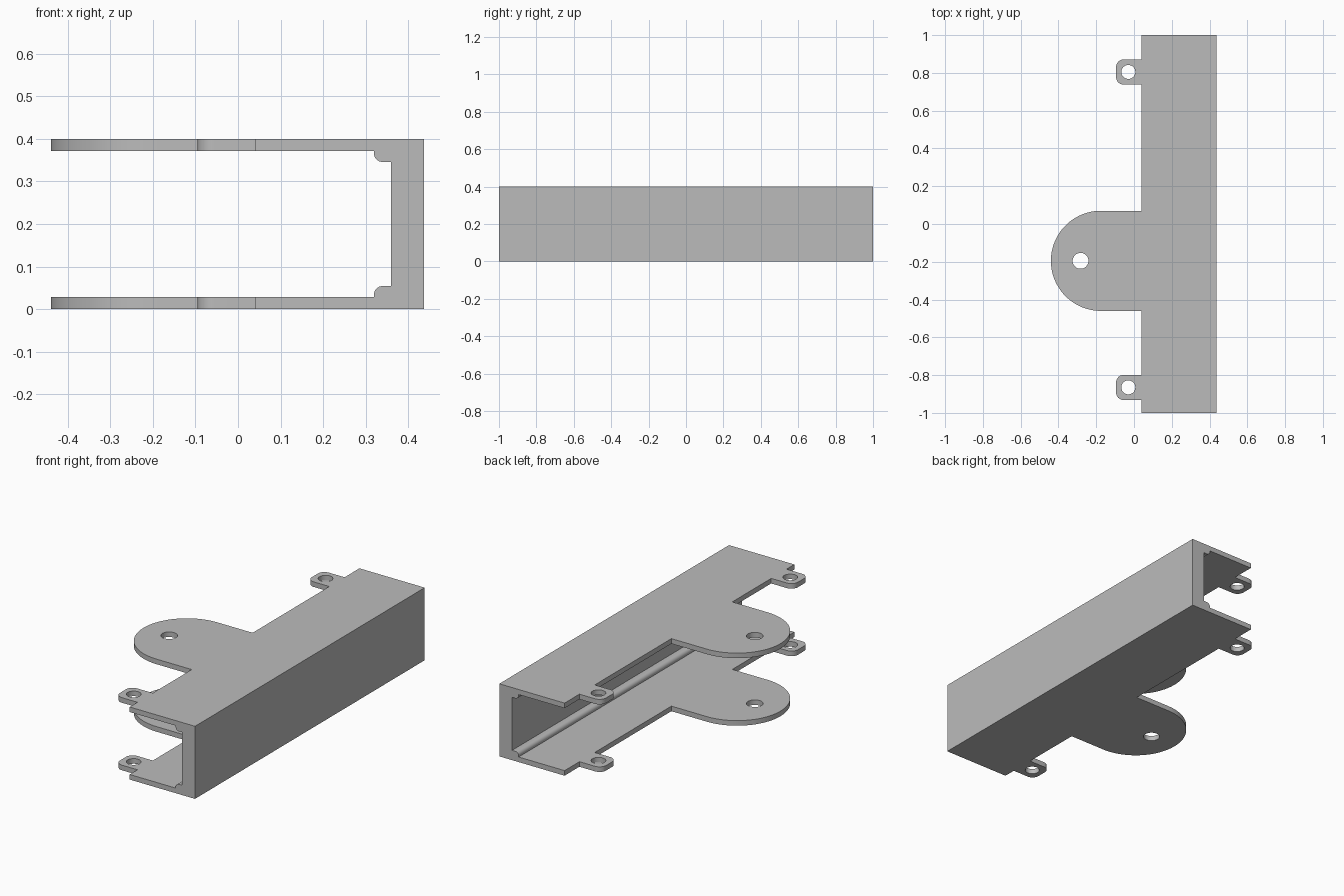
import bpy, bmesh
from math import sin, cos, radians

cube = bpy.data.objects.get("Cube")
if cube:
    bpy.data.objects.remove(cube, do_unlink=True)

H = 0.4          # channel height
WALL = 0.028     # flange thickness
EDGE = 0.04      # x of the flange edge
BACK = 0.438     # x of the solid spine


def arc(cx, cy, r, a0, a1, n):
    """Points along an arc, angles in degrees."""
    angles = [radians(a0 + (a1 - a0) * i / n) for i in range(n + 1)]
    return [(cx + r * cos(a), cy + r * sin(a)) for a in angles]


def extrude_shape(name, loops, depth):
    """Solid from flat outlines (inner loops become holes), centred on its local z."""
    curve = bpy.data.curves.new(name, 'CURVE')
    curve.dimensions = '2D'
    curve.fill_mode = 'BOTH'
    curve.extrude = depth / 2
    for pts in loops:
        spline = curve.splines.new('POLY')
        spline.points.add(len(pts) - 1)
        for p, (x, y) in zip(spline.points, pts):
            p.co = (x, y, 0, 1)
        spline.use_cyclic_u = True
    temp = bpy.data.objects.new(name + "_outline", curve)
    bpy.context.collection.objects.link(temp)
    graph = bpy.context.evaluated_depsgraph_get()
    mesh = bpy.data.meshes.new_from_object(temp.evaluated_get(graph))
    bpy.data.objects.remove(temp, do_unlink=True)
    bm = bmesh.new()
    bm.from_mesh(mesh)
    bmesh.ops.remove_doubles(bm, verts=bm.verts, dist=1e-5)
    bmesh.ops.recalc_face_normals(bm, faces=bm.faces)
    bm.to_mesh(mesh)
    bm.free()
    obj = bpy.data.objects.new(name, mesh)
    bpy.context.collection.objects.link(obj)
    return obj


# Channel section in x-z: two flanges, a thick spine and rounded inner beads
lower = [(BACK, 0), (-0.6, 0), (-0.6, WALL), (0.32, WALL)]
lower += arc(0.34, 0.034, 0.02, 180, 90, 8) + [(0.36, 0.054)]
section = lower + [(x, H - z) for x, z in reversed(lower)]
bracket = extrude_shape("channel_bracket", [section], 2.2)
bracket.rotation_euler.x = radians(90)


# Plan outline in x-y: back edge, small ears and the large rounded lug
def ear(y0, y1, x=-0.095, r=0.04):
    return ([(EDGE, y0)] + arc(x + r, y0 + r, r, 270, 180, 8)
            + arc(x + r, y1 - r, r, 180, 90, 8) + [(EDGE, y1)])


plan = [(0.6, -1), (EDGE, -1)] + ear(-0.932, -0.799)
plan += [(EDGE, -0.46)] + arc(-0.175, -0.195, 0.265, 270, 90, 48) + [(EDGE, 0.07)]
plan += ear(0.738, 0.871) + [(EDGE, 1), (0.6, 1)]
holes = [arc(x, y, r, 0, 350, 35) for x, y, r in
         ((-0.03, 0.805, 0.037), (-0.03, -0.865, 0.037), (-0.283, -0.195, 0.042))]
cutter = extrude_shape("plan_cutter", [plan] + holes, 1.0)
cutter.location.z = H / 2
cutter.hide_render = True

# Keep only the part of the channel inside the plan
trim = bracket.modifiers.new("trim_to_plan", 'BOOLEAN')
trim.operation = 'INTERSECT'
trim.solver = 'EXACT'
trim.object = cutter
bpy.ops.object.select_all(action='DESELECT')
bracket.select_set(True)
bpy.context.view_layer.objects.active = bracket
bpy.ops.object.modifier_apply(modifier=trim.name)
bpy.data.objects.remove(cutter, do_unlink=True)

# Merge coplanar faces, then smooth only the rounded edges
bm = bmesh.new()
bm.from_mesh(bracket.data)
bmesh.ops.dissolve_limit(bm, angle_limit=radians(0.5), verts=bm.verts, edges=bm.edges)
bm.to_mesh(bracket.data)
bm.free()
bpy.ops.object.shade_smooth_by_angle(angle=radians(30))

# Plain grey metal
grey = bpy.data.materials.new("plain_grey")
grey.use_nodes = True
colour = (0.5, 0.5, 0.5, 1)
grey.diffuse_color = colour
grey.node_tree.nodes["Principled BSDF"].inputs["Base Color"].default_value = colour
bracket.data.materials.clear()
bracket.data.materials.append(grey)
